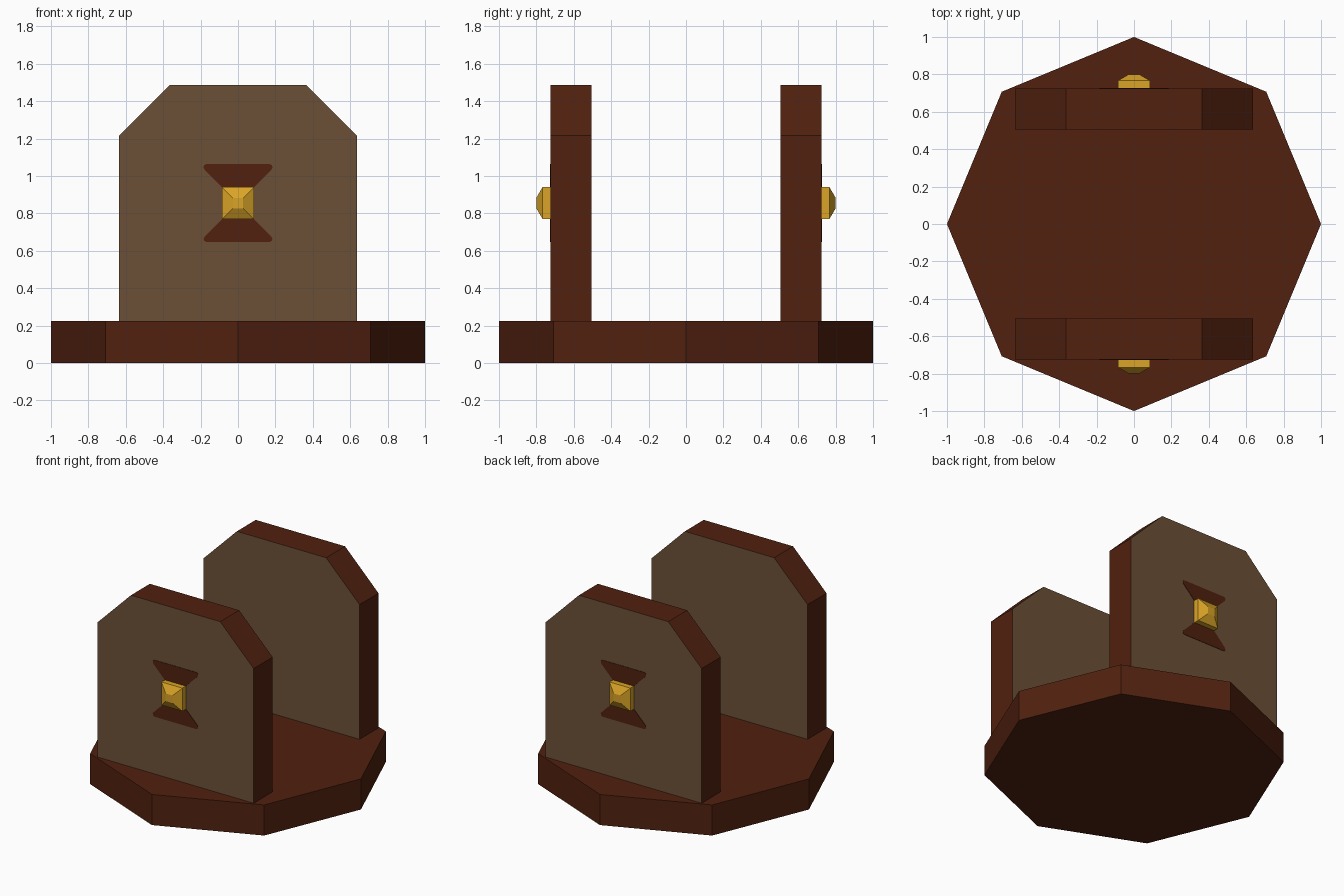
import bpy, bmesh, math

if "Cube" in bpy.data.objects:
    bpy.data.objects.remove(bpy.data.objects["Cube"])


def material(name, color):
    m = bpy.data.materials.new(name)
    m.diffuse_color = (*color, 1.0)
    m.use_nodes = True
    m.node_tree.nodes["Principled BSDF"].inputs["Base Color"].default_value = m.diffuse_color
    return m


BROWN = material("dark_brown", (0.082, 0.0150, 0.0048))
TAN = material("wood_tan", (0.150, 0.080, 0.037))
GOLD = material("gold", (0.70, 0.37, 0.020))


def loft(name, rings, mats, rule=None):
    """Closed solid through rings of equal point count, capped at both ends."""
    bm = bmesh.new()
    vs = [[bm.verts.new(p) for p in ring] for ring in rings]
    n = len(rings[0])
    for a, b in zip(vs, vs[1:]):
        for i in range(n):
            j = (i + 1) % n
            bm.faces.new((a[i], a[j], b[j], b[i]))
    bm.faces.new(vs[0])
    bm.faces.new(vs[-1])
    bmesh.ops.recalc_face_normals(bm, faces=bm.faces[:])
    if rule:
        for f in bm.faces:
            f.material_index = rule(f)
    me = bpy.data.meshes.new(name)
    bm.to_mesh(me)
    bm.free()
    for m in mats:
        me.materials.append(m)
    ob = bpy.data.objects.new(name, me)
    bpy.context.collection.objects.link(ob)
    return ob


def at_y(profile, y):
    return [(x, y, z) for x, z in profile]


def square(half, zc):
    return [(-half, zc - half), (half, zc - half), (half, zc + half), (-half, zc + half)]


# Octagonal base
BASE_TOP = 0.225
octagon = [(math.cos(i * math.pi / 4), math.sin(i * math.pi / 4)) for i in range(8)]
loft("base", [[(x, y, z) for x, y in octagon] for z in (0, BASE_TOP)], [BROWN])

# Outlines in x and z: right half mirrored to the left
def mirrored(right):
    return right + [(-x, z) for x, z in reversed(right)]


panel = mirrored([(0.635, BASE_TOP), (0.635, 1.215), (0.363, 1.487)])
CZ = 0.855
upper = [(0.08, 0.08), (0.178, 0.178), (0.184, 0.19), (0.182, 0.202), (0.17, 0.208)]

for side, s in (("front", -1), ("back", 1)):
    # Upright panel: tan broad faces, brown edges
    loft(side + "_panel", [at_y(panel, s * 0.505), at_y(panel, s * 0.725)],
         [BROWN, TAN], lambda f: int(abs(f.normal.y) > 0.9))
    # Dark flared inlays above and below the stud
    for label, up in (("upper", 1), ("lower", -1)):
        flare = mirrored([(x, CZ + up * z) for x, z in upper])
        loft(f"{side}_{label}_inlay",
             [at_y(flare, s * 0.724), at_y(flare, s * 0.728)], [BROWN])
    # Gold stud with a bevelled tip
    loft(side + "_stud", [at_y(square(0.085, CZ), s * 0.72),
                          at_y(square(0.085, CZ), s * 0.767),
                          at_y(square(0.028, CZ), s * 0.80)], [GOLD])
